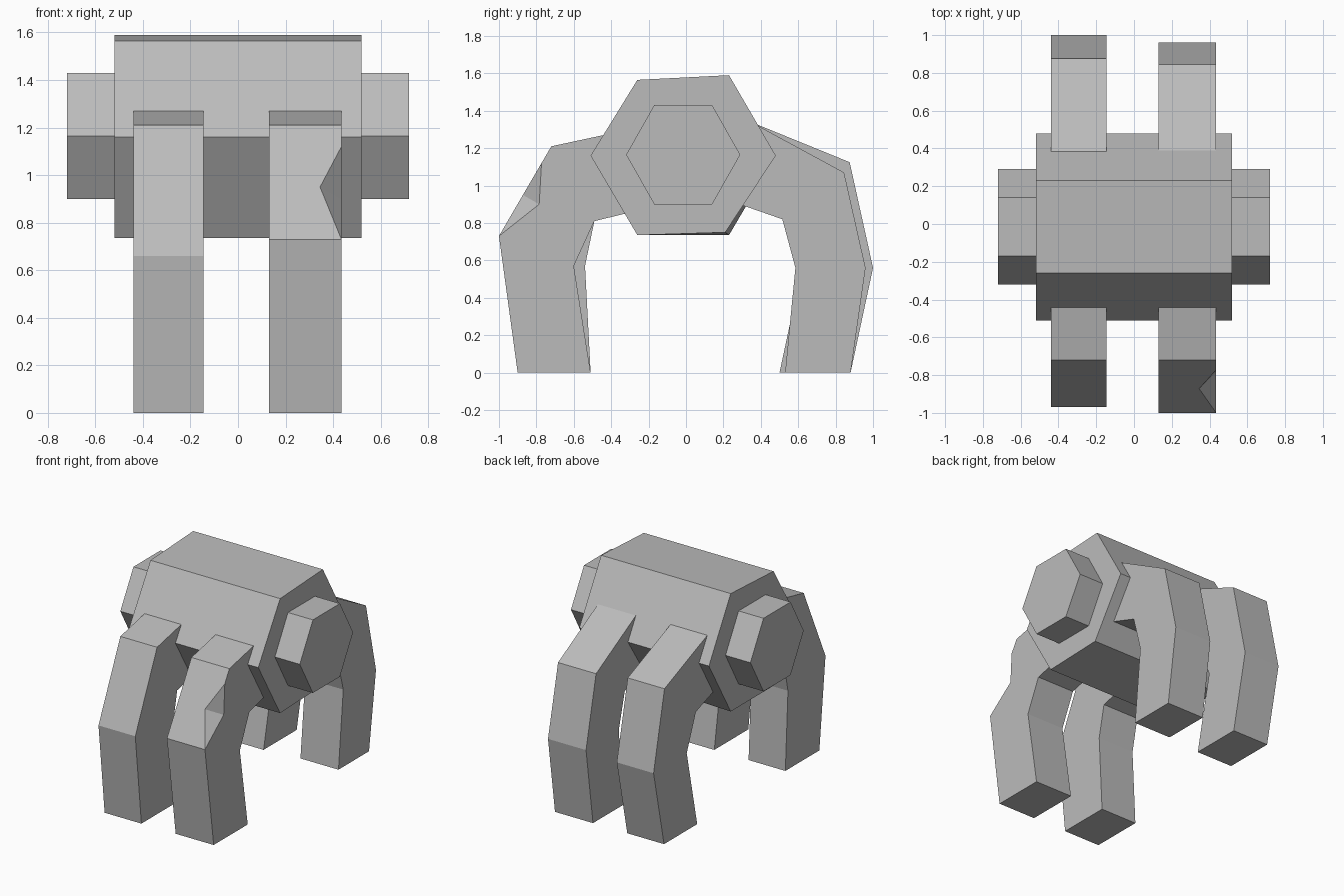
import bpy
import bmesh

cube = bpy.data.objects.get("Cube")
if cube:
    bpy.data.objects.remove(cube, do_unlink=True)

grey = bpy.data.materials.new("stone grey")
grey.use_nodes = True
grey.diffuse_color = (0.5, 0.5, 0.5, 1)
grey.node_tree.nodes["Principled BSDF"].inputs["Base Color"].default_value = (0.5, 0.5, 0.5, 1)


def finish(bm, name):
    bmesh.ops.recalc_face_normals(bm, faces=bm.faces)
    mesh = bpy.data.meshes.new(name)
    bm.to_mesh(mesh)
    bm.free()
    mesh.materials.append(grey)
    obj = bpy.data.objects.new(name, mesh)
    bpy.context.collection.objects.link(obj)
    return obj


def prism(profile, x0, x1):
    """Extrude a (y, z) profile along x; returns the bmesh and both vertex loops."""
    bm = bmesh.new()
    low = [bm.verts.new((x0, y, z)) for y, z in profile]
    high = [bm.verts.new((x1, y, z)) for y, z in profile]
    bm.faces.new(low)
    bm.faces.new(high)
    for i in range(len(profile)):
        j = (i + 1) % len(profile)
        bm.faces.new((low[i], low[j], high[j], high[i]))
    return bm, low, high


# Hexagonal body, with one slightly skewed lower rear corner
hexagon = [(-0.26, 1.565), (0.23, 1.59), (0.48, 1.16),
           (0.23, 0.735), (-0.26, 0.735), (-0.51, 1.16)]
bm, low, high = prism(hexagon, -0.52, 0.52)
high[3].co.y, high[3].co.z = 0.21, 0.75
finish(bm, "body")

# Smaller hexagonal hubs on both ends
hub = [(-0.17, 1.43), (0.14, 1.43), (0.29, 1.165),
       (0.14, 0.9), (-0.17, 0.9), (-0.32, 1.165)]
for name, x0, x1 in (("right_hub", -0.72, -0.5), ("left_hub", 0.5, 0.72)):
    finish(prism(hub, x0, x1)[0], name)

# Bent legs: top root, shoulder, knee, foot, then back up the inside
right_x, left_x = (-0.44, -0.145), (0.13, 0.435)
front_right = [(-0.3, 1.3), (-0.72, 1.21), (-0.97, 0.66), (-0.9, 0),
               (-0.51, 0), (-0.54, 0.57), (-0.49, 0.81), (-0.2, 0.88)]
front_left = [(-0.3, 1.3), (-0.72, 1.21), (-1.0, 0.73), (-0.9, 0),
              (-0.51, 0), (-0.6, 0.57), (-0.49, 0.81), (-0.2, 0.88)]
back_right = [(0.2, 1.4), (0.875, 1.125), (1.0, 0.56), (0.88, 0),
              (0.5, 0), (0.62, 0.56), (0.515, 0.82), (0.2, 0.93)]
back_left = [(0.2, 1.42), (0.845, 1.07), (0.96, 0.56), (0.88, 0),
             (0.53, 0), (0.585, 0.56), (0.515, 0.82), (0.2, 0.93)]
finish(prism(front_right, *right_x)[0], "front_right_leg")
finish(prism(back_right, *right_x)[0], "back_right_leg")
finish(prism(back_left, *left_x)[0], "back_left_leg")

# Front left leg has a chipped outer edge above the knee
bm, low, high = prism(front_left, *left_x)
shin = bm.faces.get((low[1], low[2], high[2], high[1]))
side = bm.faces.get(high)
bmesh.ops.delete(bm, geom=[shin, side], context="FACES_ONLY")
edge = bm.edges.get((high[1], high[2]))
if edge:
    bm.edges.remove(edge)
top = bm.verts.new((left_x[1], -0.7725, 1.12))
inner = bm.verts.new((left_x[1], -0.785, 0.9))
across = bm.verts.new((0.345, -0.872, 0.95))
knee = high[2]
bm.faces.new((low[1], high[1], top, across, knee, low[2]))
bm.faces.new(high[:2] + [top, inner] + high[2:])
bm.faces.new((top, inner, across))
bm.faces.new((inner, knee, across))
finish(bm, "front_left_leg")
